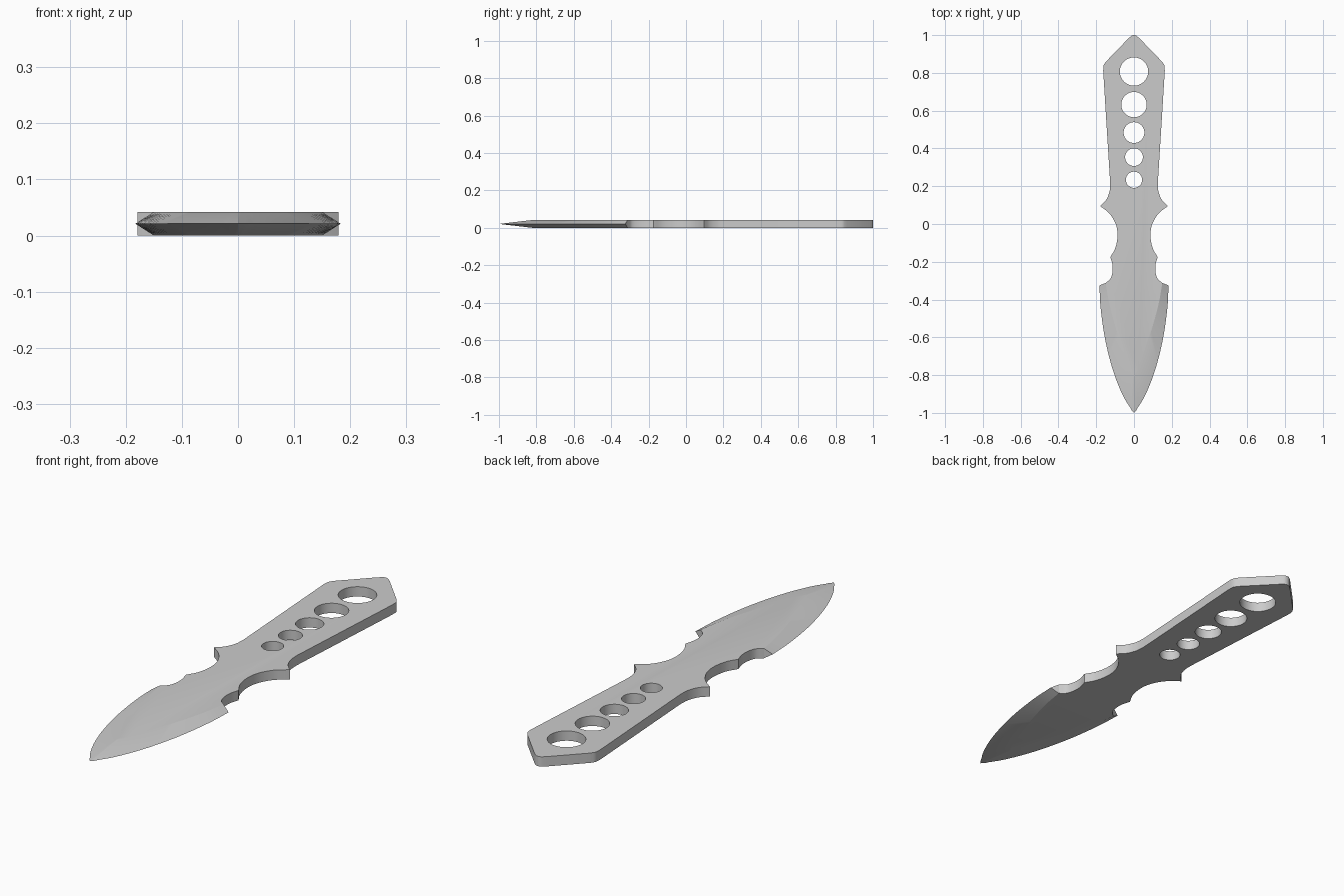
import bpy, bmesh, math
from mathutils import Vector

if "Cube" in bpy.data.objects:
    bpy.data.objects.remove(bpy.data.objects["Cube"])

T = 0.042          # plate thickness
MID = T / 2        # height of the sharp edge


def spline(pts, steps=6):
    """Sample a Catmull-Rom curve through the points (both ends included)."""
    p = [Vector(q) for q in pts]
    p = [2 * p[0] - p[1]] + p + [2 * p[-1] - p[-2]]
    out = []
    for a, b, c, d in zip(p, p[1:], p[2:], p[3:]):
        for i in range(steps):
            t = i / steps
            out.append(0.5 * (2 * b + (c - a) * t + (2 * a - 5 * b + 4 * c - d) * t * t
                              + (3 * b - a - 3 * c + d) * t ** 3))
    return out + [p[-2]]


# Right half outline, pommel to blade shoulder
pommel = spline([(0, 1.0), (0.012, 0.997), (0.03, 0.982)], 3)
corner = spline([(0.148, 0.86), (0.161, 0.839), (0.163, 0.81)], 4)
grip_end = spline([(0.126, 0.215), (0.13, 0.17), (0.148, 0.127), (0.179, 0.095)])
finger = spline([(0.179, 0.095), (0.13, 0.055), (0.097, 0), (0.087, -0.06),
                 (0.098, -0.125), (0.125, -0.175)])
notch = spline([(0.125, -0.175), (0.114, -0.215), (0.114, -0.255),
                (0.125, -0.29), (0.15, -0.312)])
body = pommel + corner + grip_end + finger[1:] + notch[1:]

# Blade: inner end of the bevel and matching sharp edge
ridge = spline([(0.15, -0.312), (0.133, -0.41), (0.105, -0.52),
                (0.068, -0.64), (0.032, -0.745), (0, -0.82)], 5)
edge = spline([(0.183, -0.325), (0.176, -0.45), (0.151, -0.62),
               (0.108, -0.785), (0.055, -0.915), (0, -1.0)], 5)
edge[-2].x, edge[-2].y = 0.014, -0.984


def mirrored(half):
    """Close a half outline whose first and last points lie on x = 0."""
    return half + [Vector((-v.x, v.y)) for v in reversed(half[1:-1])]


# Solid plate with bevelled blade
bm = bmesh.new()
flat = mirrored(body + ridge[1:])
top = [bm.verts.new((v.x, v.y, T)) for v in flat]
bottom = [bm.verts.new((v.x, v.y, 0)) for v in flat]
edge_loop = edge + [Vector((-v.x, v.y)) for v in reversed(edge[:-1])]
sharp = [bm.verts.new((v.x, v.y, MID)) for v in edge_loop]
bm.faces.new(top)
bm.faces.new(bottom[::-1])
start, n = len(body) - 1, len(flat)
stop = start + len(sharp) - 1
for i in range(n):
    j = (i + 1) % n
    if start <= i < stop:
        a, b = sharp[i - start], sharp[i - start + 1]
        bm.faces.new((top[i], top[j], b, a))
        bm.faces.new((a, b, bottom[j], bottom[i]))
    else:
        bm.faces.new((top[i], top[j], bottom[j], bottom[i]))
bm.faces.new((top[start], sharp[0], bottom[start]))
bm.faces.new((top[stop], bottom[stop], sharp[-1]))
bmesh.ops.recalc_face_normals(bm, faces=bm.faces)
mesh = bpy.data.meshes.new("knife")
bm.to_mesh(mesh)
bm.free()
knife = bpy.data.objects.new("knife", mesh)
bpy.context.collection.objects.link(knife)

# Row of graduated round holes through the grip
for y, r in [(0.807, 0.075), (0.632, 0.067), (0.484, 0.055), (0.354, 0.047), (0.234, 0.043)]:
    bpy.ops.mesh.primitive_cylinder_add(vertices=48, radius=r, depth=0.2, location=(0, y, MID))
    cutter = bpy.context.object
    cutter.name = "hole_cutter"
    cutter.hide_render = True
    mod = knife.modifiers.new("hole", 'BOOLEAN')
    mod.operation, mod.solver, mod.object = 'DIFFERENCE', 'EXACT', cutter
    bpy.context.view_layer.objects.active = knife
    bpy.ops.object.modifier_apply(modifier=mod.name)
    bpy.data.objects.remove(cutter)

# Smooth curved walls, crisp bevels
bpy.ops.object.select_all(action='DESELECT')
knife.select_set(True)
bpy.context.view_layer.objects.active = knife
bpy.ops.object.shade_smooth_by_angle(angle=math.radians(15))
